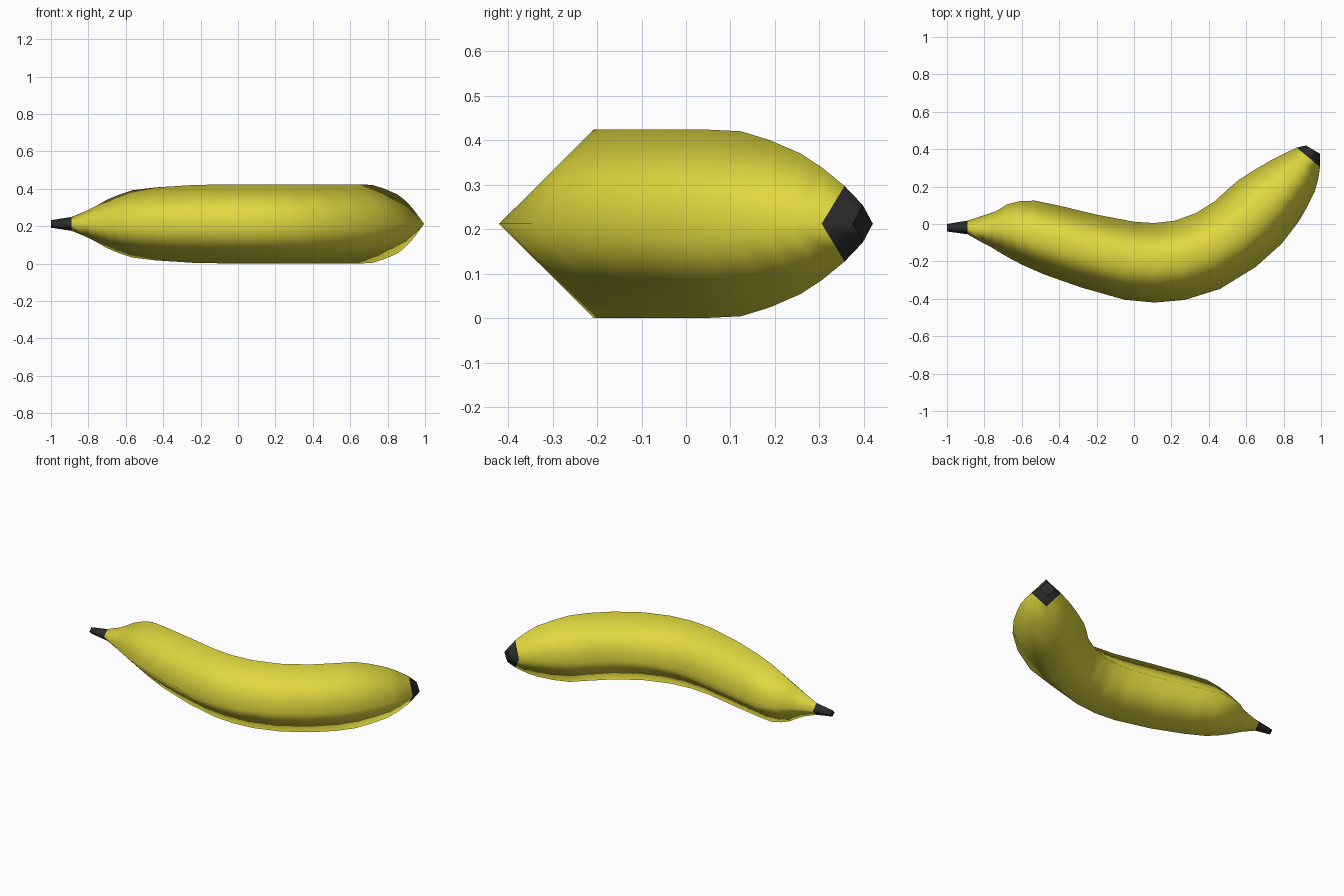
import bpy, bmesh
from mathutils import Vector

if "Cube" in bpy.data.objects:
    bpy.data.objects.remove(bpy.data.objects["Cube"])

MID = 0.212  # height of the spine

def material(name, color):
    m = bpy.data.materials.new(name)
    m.diffuse_color = color
    m.use_nodes = True
    m.node_tree.nodes["Principled BSDF"].inputs["Base Color"].default_value = m.diffuse_color
    return m

yellow = material("yellow_peel", (0.75, 0.69, 0.05, 1))
dark = material("dark_ends", (0.025, 0.025, 0.025, 1))

# Diamond rings: inner x, inner y, outer x, outer y, half height
STEM = [(-1.0, 0.0, -1.0, -0.04, 0.02), (-0.89, 0.018, -0.89, -0.055, 0.037)]
TIP = [(0.87, 0.408, 0.995, 0.305, 0.085), (0.92, 0.42, 0.995, 0.375, 0.042)]
BODY = [
    (-0.80, 0.047, -0.81, -0.10, 0.072), (-0.74, 0.067, -0.77, -0.12, 0.098),
    (-0.68, 0.105, -0.73, -0.145, 0.127), (-0.61, 0.122, -0.67, -0.18, 0.155),
    (-0.53, 0.125, -0.60, -0.217, 0.18), (-0.40, 0.098, -0.48, -0.27, 0.195),
    (-0.20, 0.05, -0.28, -0.34, 0.208), (0.0, 0.012, -0.05, -0.405, MID),
    (0.11, 0.005, 0.11, -0.42, MID), (0.22, 0.018, 0.27, -0.406, MID),
    (0.33, 0.058, 0.46, -0.347, MID), (0.43, 0.12, 0.65, -0.23, MID),
    (0.50, 0.185, 0.79, -0.105, MID), (0.56, 0.235, 0.88, 0.012, 0.208),
    (0.64, 0.287, 0.925, 0.09, 0.188), (0.74, 0.345, 0.965, 0.17, 0.158),
    (0.80, 0.375, 0.984, 0.235, 0.127),
]

def loft(name, rings, mat, cap_first=False, cap_last=False):
    bm = bmesh.new()
    loops = []
    for ix, iy, ox, oy, h in rings:
        cx, cy = (ix + ox) / 2, (iy + oy) / 2
        pts = [(ix, iy, MID), (cx, cy, MID + h), (ox, oy, MID), (cx, cy, MID - h)]
        loops.append([bm.verts.new(Vector(p)) for p in pts])
    for a, b in zip(loops, loops[1:]):
        for i in range(4):
            j = (i + 1) % 4
            bm.faces.new((a[i], a[j], b[j], b[i])).smooth = True
    # flat end caps with sharp rims
    for use, loop in ((cap_first, loops[0]), (cap_last, loops[-1])):
        if use:
            cap = bm.faces.new(loop)
            for e in cap.edges:
                e.smooth = False
    bmesh.ops.recalc_face_normals(bm, faces=bm.faces)
    # an open tube has no certain inside: point its faces away from the spine
    f = bm.faces[:] and next(iter(bm.faces))
    mid = sum((v.co for v in loops[0] + loops[1]), Vector()) / 8
    if f.normal.dot(f.calc_center_median() - mid) < 0:
        bmesh.ops.reverse_faces(bm, faces=bm.faces[:])
    me = bpy.data.meshes.new(name)
    bm.to_mesh(me)
    bm.free()
    me.materials.append(mat)
    ob = bpy.data.objects.new(name, me)
    bpy.context.collection.objects.link(ob)
    return ob

# Peel, stem and blossom tip
loft("peel", [STEM[1]] + BODY + [TIP[0]], yellow)
loft("stem", STEM, dark, cap_first=True)
loft("tip", TIP, dark, cap_last=True)
